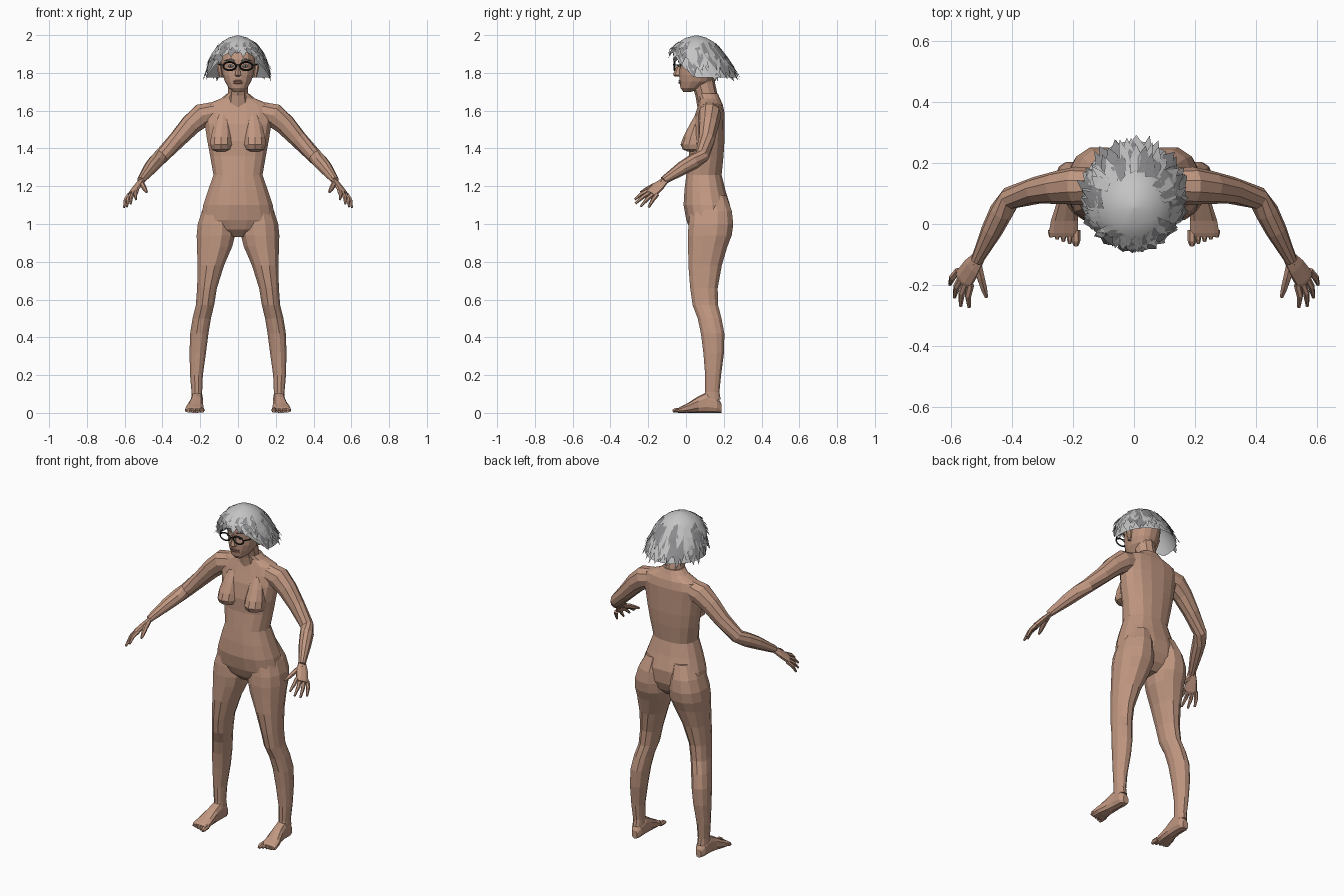
import bpy, bmesh, math, random
from mathutils import Vector as V

random.seed(4)
if "Cube" in bpy.data.objects:
    bpy.data.objects.remove(bpy.data.objects["Cube"], do_unlink=True)


def material(name, r, g, b):
    m = bpy.data.materials.new(name)
    m.use_nodes = True
    m.diffuse_color = (r, g, b, 1)
    m.node_tree.nodes["Principled BSDF"].inputs["Base Color"].default_value = (r, g, b, 1)
    return m


skin = material("skin", .53, .31, .22)
lip = material("lip", .36, .17, .13)
light_hair = material("light grey hair", .55, .55, .55)
dark_hair = material("dark grey hair", .27, .27, .28)
frame = material("black frame", .015, .015, .015)
eye_white = material("eye white", .6, .55, .5)


def finish(bm, name, *mats):
    bmesh.ops.recalc_face_normals(bm, faces=bm.faces)
    mesh = bpy.data.meshes.new(name)
    bm.to_mesh(mesh)
    bm.free()
    for m in mats:
        mesh.materials.append(m)
    ob = bpy.data.objects.new(name, mesh)
    bpy.context.collection.objects.link(ob)
    return ob


def loft(name, rings, mat=skin, n=12, power=1.0):
    """Skin a list of rings (centre, half-axis u, half-axis v)."""
    bm = bmesh.new()
    rows = []
    for c, u, v in rings:
        row = []
        for i in range(n):
            a = math.tau * (i + .5) / n
            k, s = [math.copysign(abs(w) ** power, w) for w in (math.cos(a), math.sin(a))]
            row.append(bm.verts.new(V(c) + V(u) * k + V(v) * s))
        rows.append(row)
    for lo, hi in zip(rows, rows[1:]):
        for i in range(n):
            j = (i + 1) % n
            bm.faces.new((lo[i], lo[j], hi[j], hi[i]))
    bm.faces.new(rows[0])
    bm.faces.new(rows[-1])
    return finish(bm, name, mat)


def upright(name, rows, **kw):
    """Rows of (z, centre x, half width, front y, back y)."""
    return loft(name, [((x, (f + b) / 2, z), (w, 0, 0), (0, (b - f) / 2, 0))
                       for z, x, w, f, b in rows], **kw)


def tube(name, points, radii, wide=(0, 0, 1), flat=1.0, **kw):
    """Tube along a path; wide is the direction of the larger half-axis."""
    pts = [V(p) for p in points]
    rings = []
    for i, p in enumerate(pts):
        t = (pts[min(i + 1, len(pts) - 1)] - pts[max(i - 1, 0)]).normalized()
        w = V(wide)
        w = (w - t * w.dot(t)).normalized()
        rings.append((p, w * radii[i], t.cross(w) * radii[i] * flat))
    return loft(name, rings, **kw)


# Torso, neck and head
upright("torso", [
    (.93, 0, .06, .06, .17), (.97, 0, .15, .02, .21), (1.02, 0, .2, 0, .23),
    (1.1, 0, .187, -.015, .235), (1.18, 0, .16, -.01, .21), (1.26, 0, .132, .0, .19),
    (1.36, 0, .15, .015, .2), (1.44, 0, .165, .015, .205), (1.53, 0, .18, .03, .205),
    (1.59, 0, .19, .05, .205), (1.635, 0, .165, .065, .195), (1.665, 0, .09, .07, .18),
    (1.69, 0, .06, .06, .17)], n=16, power=.85)
upright("neck", [(1.62, 0, .07, .06, .18), (1.68, 0, .057, .05, .168),
                 (1.74, 0, .055, .03, .155), (1.78, 0, .055, .03, .15)], n=10)
upright("head", [
    (1.7, 0, .025, -.015, .03), (1.72, 0, .05, -.03, .08), (1.755, 0, .071, -.036, .14),
    (1.79, 0, .083, -.038, .16), (1.83, 0, .09, -.034, .175), (1.87, 0, .092, -.037, .18),
    (1.91, 0, .088, -.028, .175), (1.95, 0, .065, 0, .14), (1.97, 0, .03, .03, .1)],
    n=16, power=.9)

# Face
upright("nose", [(1.782, 0, .012, -.06, -.02), (1.79, 0, .021, -.068, -.02),
                 (1.8, 0, .015, -.066, -.02), (1.845, 0, .009, -.045, -.02)], n=6)
for label, z, h in (("upper", 1.758, .005), ("lower", 1.748, .006)):
    loft(label + "_lip", [((x, -.037 + abs(x) * .35, z), (0, .007, 0), (0, 0, h * k))
                          for x, k in ((-.03, .2), (-.012, 1), (.012, 1), (.03, .2))], lip, 6)


def oval(name, c, w, h, thick, mat):
    """Closed oval ring in the face plane."""
    bm = bmesh.new()
    n, rows = 16, []
    for i in range(n):
        a = math.tau * i / n
        d = V((math.cos(a), 0, math.sin(a)))
        p = V(c) + V((d.x * w, 0, d.z * h))
        rows.append([bm.verts.new(p + o) for o in
                     (d * thick, V((0, thick, 0)), -d * thick, V((0, -thick, 0)))])
    for i in range(n):
        a, b = rows[i], rows[(i + 1) % n]
        for k in range(4):
            bm.faces.new((a[k], a[k - 1], b[k - 1], b[k]))
    return finish(bm, name, mat)


def hand(side, s):
    """Palm, four fingers and thumb."""
    q = lambda x, y, z: (s * x, y, z)
    across = q(-.5, -.6, .25)
    tube(side + "_palm", [q(.505, -.105, 1.238), q(.53, -.14, 1.205), q(.556, -.178, 1.168),
                          q(.562, -.187, 1.16)], (.022, .034, .038, .032), across, .42, n=8)
    tips = (q(.54, -.272, 1.13), q(.568, -.268, 1.108), q(.588, -.24, 1.092), q(.603, -.198, 1.088))
    for i, (label, tip) in enumerate(zip(("index", "middle", "ring", "little"), tips)):
        k = i / 3
        base = V(q(.535 + .04 * k, -.198 + .045 * k, 1.178 - .022 * k))
        mid = base.lerp(V(tip), .5) + V((s * .006, 0, .006))
        tube(f"{side}_{label}_finger", [base, mid, tip], (.012, .011, .006), across, n=6)
    tube(side + "_thumb", [q(.515, -.125, 1.22), q(.502, -.175, 1.2), q(.492, -.21, 1.182),
                           q(.483, -.24, 1.168)], (.016, .014, .012, .006), across, n=6)


for side, s in (("left", 1), ("right", -1)):
    # Eyes, brows, ears and spectacles
    loft(side + "_eye", [((s * .038, -.03, 1.836), (.017, 0, 0), (0, 0, .008)),
                         ((s * .038, -.038, 1.836), (.012, 0, 0), (0, 0, .005))], eye_white, 8)
    loft(side + "_iris", [((s * .038, y, 1.836), (.005, 0, 0), (0, 0, .005))
                          for y in (-.035, -.041)], frame, 8)
    tube(side + "_brow", [(s * .015, -.036, 1.864), (s * .04, -.034, 1.872),
                          (s * .07, -.014, 1.864)], (.005, .006, .003), n=6, mat=dark_hair)
    upright(side + "_ear", [(1.775, s * .09, .01, .06, .075), (1.8, s * .094, .013, .055, .085),
                            (1.835, s * .099, .015, .055, .1), (1.85, s * .098, .009, .065, .09)], n=8)
    oval(side + "_lens_rim", (s * .044, -.06, 1.836), .034, .022, .005, frame)
    tube(side + "_temple_arm", [(s * .078, -.06, 1.842), (s * .096, -.03, 1.843),
                                (s * .101, .08, 1.845)], (.004,) * 3, n=4, mat=frame)

    # Chest form
    upright(side + "_chest", [
        (1.385, s * .088, .03, .005, .08), (1.395, s * .09, .053, -.017, .1),
        (1.42, s * .09, .06, -.029, .1), (1.46, s * .089, .057, -.015, .1),
        (1.52, s * .085, .047, .016, .1), (1.58, s * .08, .03, .05, .1)], n=10)

    # Leg
    upright(side + "_leg", [
        (.07, s * .217, .03, .09, .185), (.11, s * .218, .029, .1, .178),
        (.2, s * .22, .035, .1, .187), (.32, s * .213, .045, .09, .203),
        (.42, s * .205, .05, .077, .205), (.5, s * .192, .05, .06, .19),
        (.57, s * .175, .05, .033, .172), (.66, s * .164, .054, .02, .17),
        (.78, s * .144, .072, .01, .192), (.88, s * .124, .096, .008, .222),
        (.94, s * .117, .105, .006, .246), (1.0, s * .115, .101, .01, .254),
        (1.07, s * .105, .088, .02, .246), (1.15, s * .09, .06, .04, .215)], n=12, power=.9)

    # Foot and toes
    loft(side + "_foot", [((s * x, y, h / 2), (w, 0, 0), (0, 0, h / 2)) for y, x, w, h in (
        (.187, .215, .018, .05), (.165, .216, .032, .085), (.11, .217, .033, .11),
        (.065, .22, .036, .088), (.01, .228, .046, .052), (-.03, .231, .05, .032),
        (-.042, .231, .046, .024))], n=10, power=.75)
    for i in range(5):
        x, y = .19 + .0205 * i, -.071 + .007 * i
        r = .014 if i == 0 else .0095
        tube(f"{side}_toe_{i + 1}", [(s * x, -.02, .016), (s * x, y + .015, .014),
                                     (s * x, y, .009)], (r, r, r * .6), n=6)

    # Arm and hand
    tube(side + "_arm", [(s * x, y, z) for x, y, z in (
        (.12, .125, 1.59), (.19, .125, 1.575), (.25, .12, 1.525), (.32, .11, 1.448),
        (.405, .085, 1.36), (.435, .04, 1.33), (.465, -.02, 1.295), (.515, -.12, 1.23))],
        (.06, .066, .057, .047, .04, .041, .037, .021), flat=.95, n=10)
    hand(side, s)

tube("spectacle_bridge", [(-.012, -.062, 1.84), (0, -.067, 1.844), (.012, -.062, 1.84)],
     (.004,) * 3, n=4, mat=frame)


# Hair: a domed cap with a face opening, layered with pointed locks
def hem(a):
    """Lowest height of the hair; angle a is measured from the front."""
    k = min(max((abs(a) - .5) / .85, 0), 1)
    return 1.905 - .13 * k


PROFILE = ((2.0, 0), (1.985, .055), (1.955, .1), (1.915, .128), (1.86, .147), (1.79, .168), (1.7, .185))


def hair_point(a, z, out=0):
    for (z1, r1), (z2, r2) in zip(PROFILE, PROFILE[1:]):
        if z >= z2:
            r = r1 + (r2 - r1) * (z1 - z) / (z1 - z2) + out
            break
    cy = .055 + max(1.92 - z, 0) * .25
    return V((math.sin(a) * r, cy - math.cos(a) * r * 1.06, z))


bm = bmesh.new()
n, steps = 32, 7
rows = []
for i in range(n):
    a = math.tau * i / n - math.pi
    rows.append([bm.verts.new(hair_point(a, 1.999 - (1.999 - hem(a)) * (k / steps) ** 1.5))
                 for k in range(steps + 1)])
for i in range(n):
    p, q = rows[i], rows[(i + 1) % n]
    for k in range(steps):
        bm.faces.new((p[k], q[k], q[k + 1], p[k + 1]))
bm.faces.new([r[0] for r in rows])
cap = finish(bm, "hair_cap", light_hair)
cap.data.shade_smooth()

bm = bmesh.new()
for layer, (top, drop) in enumerate(((1.94, .075), (1.91, .04), (1.87, .0))):
    for i in range(34):
        a = math.tau * (i + random.random()) / 34 - math.pi
        low = hem(a) + drop + random.uniform(-.03, .012)
        high = max(top + random.uniform(-.01, .02), low + .05)
        if high > 1.96:
            high, low = 1.955, min(low, 1.92)
        half, twist = random.uniform(.07, .15), random.uniform(-.1, .1)
        flare = random.uniform(.004, .016)
        pts = [hair_point(a - half, high, .003), hair_point(a + half * .7, high + .01, .003),
               hair_point(a + half + twist * .5, (high + low) / 2, .009),
               hair_point(a + half * .3 + twist, low + .015, flare),
               hair_point(a + twist, low, flare + .003),
               hair_point(a - half + twist * .5, (high + low) / 2, .009)]
        v = [bm.verts.new(p) for p in pts]
        dark = int(random.random() < .4)
        for f in ((0, 1, 2, 5), (5, 2, 3, 4)):
            bm.faces.new([v[k] for k in f]).material_index = dark
finish(bm, "hair_locks", light_hair, dark_hair)
